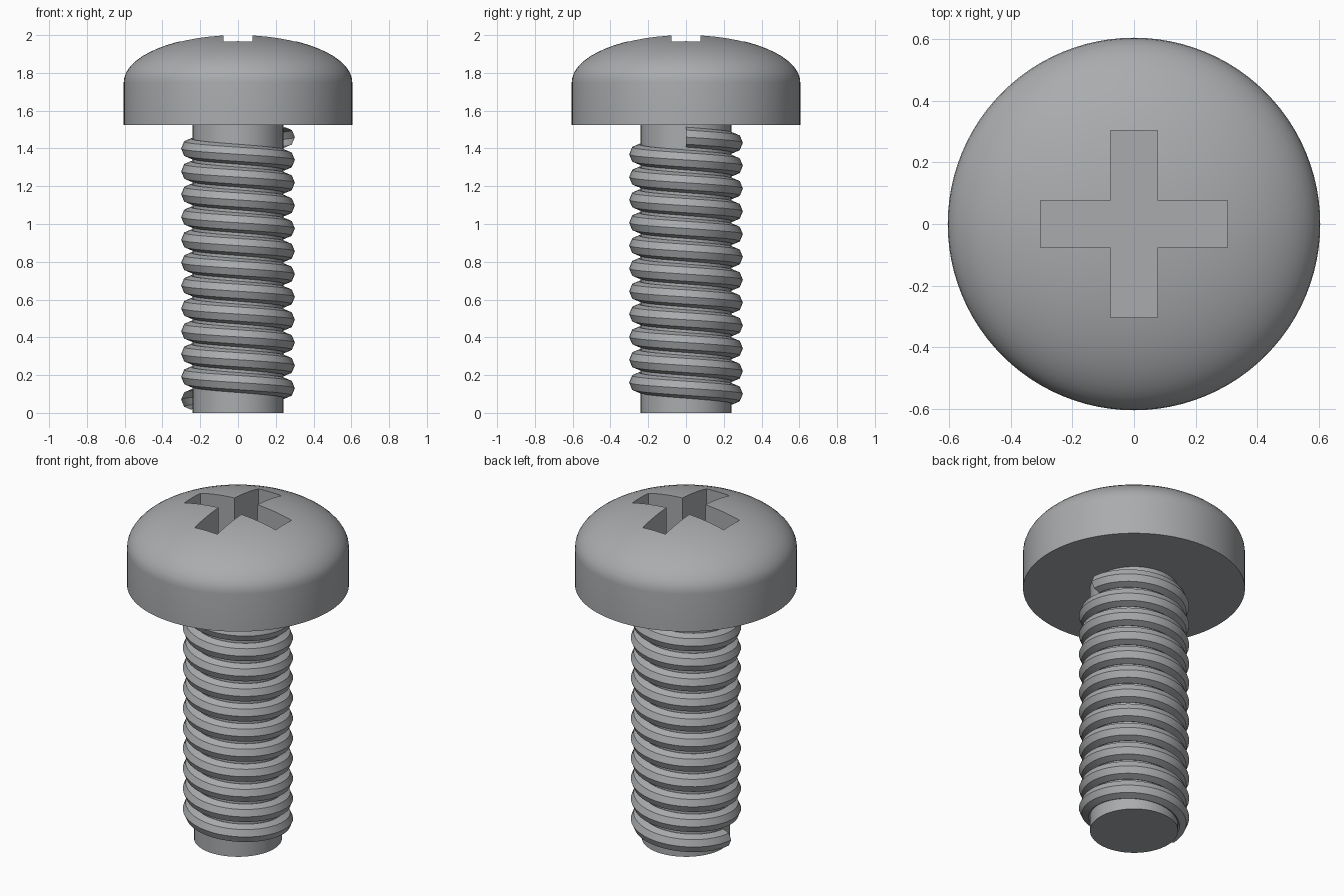
import bpy, bmesh, math

if "Cube" in bpy.data.objects:
    bpy.data.objects.remove(bpy.data.objects["Cube"])

steel = bpy.data.materials.new("steel grey")
steel.diffuse_color = (0.40, 0.41, 0.42, 1)
steel.use_nodes = True
steel.node_tree.nodes["Principled BSDF"].inputs["Base Color"].default_value = steel.diffuse_color


def make(name, bm, smooth=True):
    bmesh.ops.recalc_face_normals(bm, faces=bm.faces)
    mesh = bpy.data.meshes.new(name)
    bm.to_mesh(mesh)
    bm.free()
    mesh.materials.append(steel)
    ob = bpy.data.objects.new(name, mesh)
    bpy.context.collection.objects.link(ob)
    if smooth:
        bpy.ops.object.select_all(action='DESELECT')
        bpy.context.view_layer.objects.active = ob
        ob.select_set(True)
        bpy.ops.object.shade_smooth_by_angle(angle=math.radians(30))
    return ob


def lathe(name, profile, segments):
    bm = bmesh.new()
    verts = [bm.verts.new((r, 0, z)) for r, z in profile]
    edges = [bm.edges.new(p) for p in zip(verts, verts[1:])]
    bmesh.ops.spin(bm, geom=verts + edges, cent=(0, 0, 0), axis=(0, 0, 1),
                   angle=math.tau, steps=segments)
    bmesh.ops.remove_doubles(bm, verts=bm.verts, dist=1e-5)
    return make(name, bm)


# Pan head: straight rim with an elliptical dome
HEAD_R, RIM_Z, DOME_H = 0.605, 1.75, 0.252
dome = [(HEAD_R * math.cos(a), RIM_Z + DOME_H * math.sin(a))
        for a in (math.pi / 2 * i / 16 for i in range(16))]
head = lathe("head", [(0, 1.525), (HEAD_R, 1.525)] + dome + [(0, RIM_Z + DOME_H)], 96)

# Cross-shaped driver recess cut into the dome
W, L, FLOOR = 0.076, 0.304, 1.75
quarter = [(L, -W), (L, W), (W, W)]
outline = []
for k in range(4):
    c, s = round(math.cos(k * math.pi / 2)), round(math.sin(k * math.pi / 2))
    outline += [(c * x - s * y, s * x + c * y) for x, y in quarter]
bm = bmesh.new()
face = bm.faces.new([bm.verts.new((x, y, FLOOR)) for x, y in outline])
top = bmesh.ops.extrude_face_region(bm, geom=[face])["geom"]
bmesh.ops.translate(bm, vec=(0, 0, 0.5),
                    verts=[v for v in top if isinstance(v, bmesh.types.BMVert)])
cutter = make("recess_cutter", bm, smooth=False)
cutter.hide_render = True
cutter.hide_set(True)
cut = head.modifiers.new("recess", 'BOOLEAN')
cut.operation = 'DIFFERENCE'
cut.solver = 'EXACT'
cut.object = cutter
bpy.context.view_layer.objects.active = head
bpy.ops.object.modifier_move_to_index(modifier="recess", index=0)

# Plain cylindrical shank
lathe("shank", [(0, 0), (0.24, 0), (0.24, 1.53), (0, 1.53)], 64)

# Thread: an octagonal tube wound down the shank, open at both ends
TURNS, STEPS, SIDES = 11.5, 48, 8
TOP_Z, BOTTOM_Z, PATH_R, TUBE_R = 1.46, 0.07, 0.248, 0.053
bm = bmesh.new()
rings = []
count = int(TURNS * STEPS)
for i in range(count + 1):
    a = math.tau * i / STEPS
    z = TOP_Z + (BOTTOM_Z - TOP_Z) * i / count
    ring = []
    for k in range(SIDES):
        t = math.tau * k / SIDES
        r = PATH_R + TUBE_R * math.cos(t)
        ring.append(bm.verts.new((r * math.cos(a), r * math.sin(a), z + TUBE_R * math.sin(t))))
    rings.append(ring)
for a, b in zip(rings, rings[1:]):
    for k in range(SIDES):
        j = (k + 1) % SIDES
        bm.faces.new((a[k], a[j], b[j], b[k]))
make("thread", bm)
